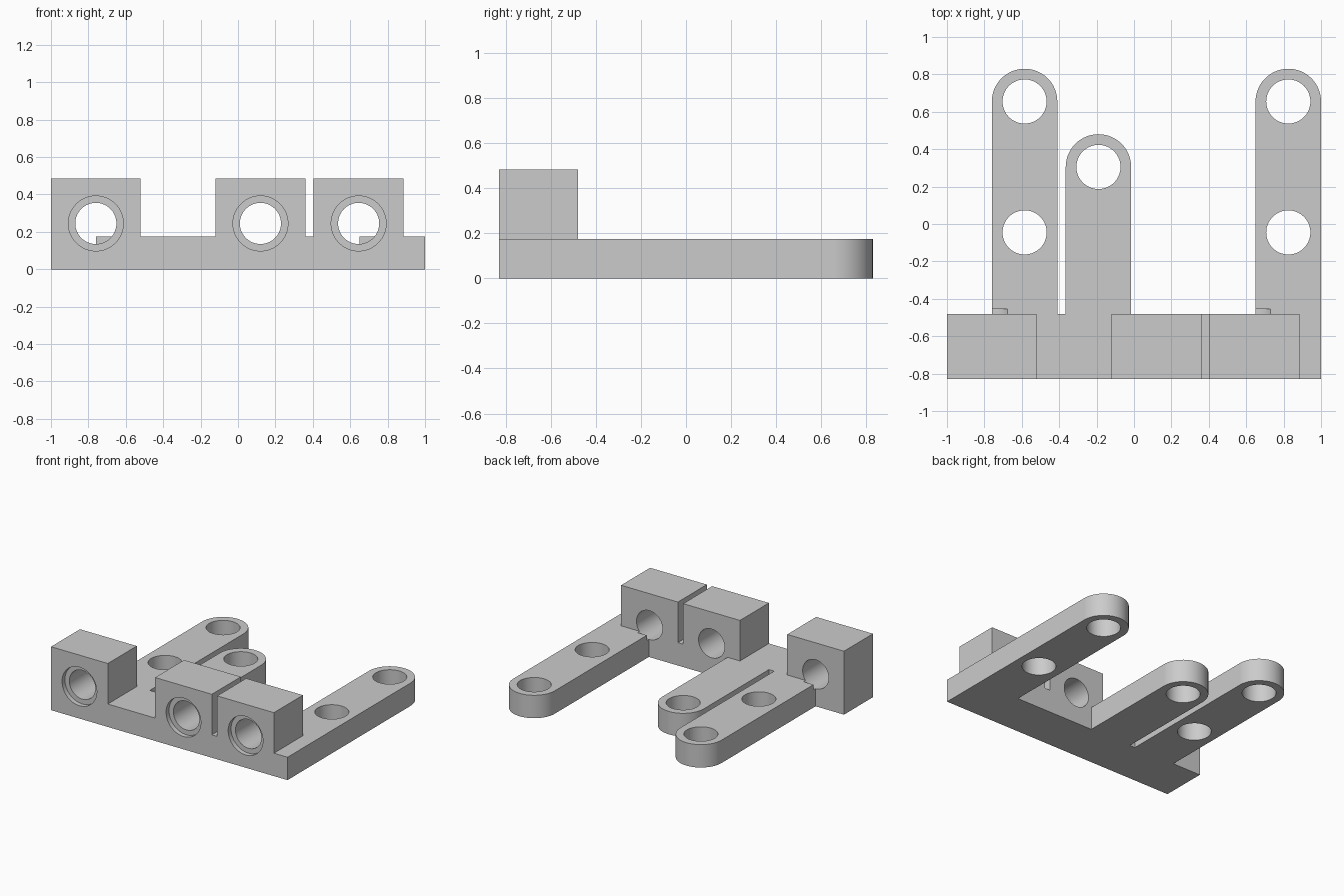
import bpy
import bmesh
from math import pi, cos, sin
from mathutils import Matrix, Vector

cube = bpy.data.objects.get("Cube")
if cube:
    bpy.data.objects.remove(cube, do_unlink=True)

grey = bpy.data.materials.new("plain_grey")
grey.use_nodes = True
colour = (0.6, 0.6, 0.6, 1)
grey.diffuse_color = colour
grey.node_tree.nodes["Principled BSDF"].inputs["Base Color"].default_value = colour

FRONT, BAR_BACK = -0.83, -0.48
PLATE, TALL = 0.175, 0.485
ARM_R, ARM_HOLE, BORE, SINK = 0.175, 0.118, 0.11, 0.147
BORE_Z = 0.245


def extruded(name, points, direction):
    """Solid made by pushing a closed outline along a direction."""
    bm = bmesh.new()
    face = bm.faces.new([bm.verts.new(p) for p in points])
    side = bmesh.ops.extrude_face_region(bm, geom=[face])["geom"]
    moved = [v for v in side if isinstance(v, bmesh.types.BMVert)]
    bmesh.ops.translate(bm, verts=moved, vec=Vector(direction))
    bmesh.ops.recalc_face_normals(bm, faces=bm.faces)
    return to_object(name, bm)


def cylinder(name, centre, radius, depth, along_y=False):
    bm = bmesh.new()
    turn = Matrix.Rotation(pi / 2, 4, "X") if along_y else Matrix()
    bmesh.ops.create_cone(bm, cap_ends=True, segments=64, radius1=radius,
                          radius2=radius, depth=depth,
                          matrix=Matrix.Translation(centre) @ turn)
    return to_object(name, bm)


def to_object(name, bm):
    mesh = bpy.data.meshes.new(name)
    bm.to_mesh(mesh)
    bm.free()
    mesh.materials.append(grey)
    obj = bpy.data.objects.new(name, mesh)
    bpy.context.collection.objects.link(obj)
    return obj


def combine(target, tool, operation):
    mod = target.modifiers.new(operation, "BOOLEAN")
    mod.operation, mod.solver, mod.object = operation, "EXACT", tool
    bpy.context.view_layer.objects.active = target
    bpy.ops.object.modifier_apply(modifier=mod.name)
    bpy.data.objects.remove(tool, do_unlink=True)


# Front bar with three raised blocks, as one stepped profile
blocks = [(-1, -0.52), (-0.12, 0.36), (0.405, 0.885)]
outline = [(-1, 0)]
for left, right in blocks:
    if left > -1:
        outline.append((left, PLATE))
    outline += [(left, TALL), (right, TALL), (right, PLATE)]
outline += [(1, PLATE), (1, 0)]
bracket = extruded("bracket", [(x, FRONT, z) for x, z in outline],
                   (0, BAR_BACK - FRONT, 0))

# Round-ended arms: centre x, end centre y, hole positions
arms = [(-0.585, 0.655, (0.655, -0.045)),
        (-0.19, 0.305, (0.305,)),
        (0.825, 0.655, (0.655, -0.045))]
for x, end, holes in arms:
    arc = [(x + ARM_R * cos(pi * i / 32), end + ARM_R * sin(pi * i / 32), 0)
           for i in range(33)]
    root = BAR_BACK - 0.1
    shape = arc + [(x - ARM_R, root, 0), (x + ARM_R, root, 0)]
    combine(bracket, extruded("arm", shape, (0, 0, PLATE)), "UNION")
    for y in holes:
        combine(bracket, cylinder("arm_hole", (x, y, 0), ARM_HOLE, 1), "DIFFERENCE")

# Bores through the blocks, with shallow counterbores at the front
for left, right in blocks:
    x = (left + right) / 2
    back, start = BAR_BACK + 0.025, FRONT - 0.1
    combine(bracket, cylinder("bore", (x, (start + back) / 2, BORE_Z), BORE,
                              back - start, True), "DIFFERENCE")
    combine(bracket, cylinder("counterbore", (x, FRONT, BORE_Z), SINK,
                              0.07, True), "DIFFERENCE")

# Smooth curved walls, crisp edges
bpy.ops.object.select_all(action="DESELECT")
bracket.select_set(True)
bpy.context.view_layer.objects.active = bracket
bpy.ops.object.shade_smooth_by_angle(angle=pi / 6)
weighted = bracket.modifiers.new("even_normals", "WEIGHTED_NORMAL")
weighted.keep_sharp = True
